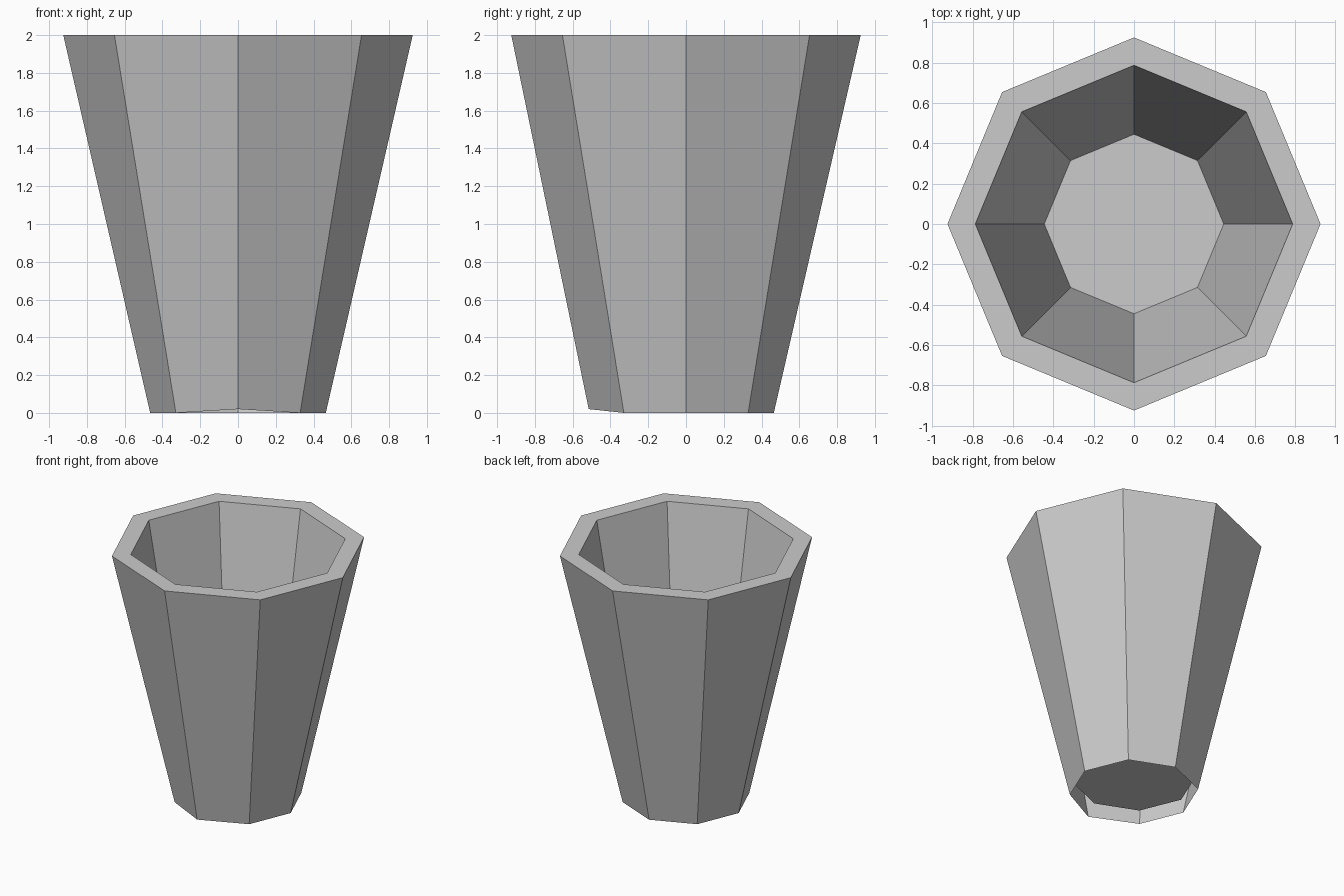
import bpy
import bmesh
from math import cos, sin, pi

cube = bpy.data.objects.get("Cube")
if cube:
    bpy.data.objects.remove(cube, do_unlink=True)

SIDES = 8

# Plain grey material
grey = bpy.data.materials.new("plain_grey")
grey.use_nodes = True
colour = (0.6, 0.6, 0.6, 1)
grey.diffuse_color = colour
grey.node_tree.nodes["Principled BSDF"].inputs["Base Color"].default_value = colour


def ring(bm, radius, z):
    """Octagon of vertices with corners on the x and y axes."""
    angles = [2 * pi * i / SIDES for i in range(SIDES)]
    return [bm.verts.new((radius * cos(a), radius * sin(a), z)) for a in angles]


def bridge(bm, a, b):
    """Band of quads from ring a to ring b."""
    for i in range(SIDES):
        j = (i + 1) % SIDES
        bm.faces.new((a[i], a[j], b[j], b[i]))


# Cup shell: outer foot, outer rim, inner rim, raised floor (open underneath)
bm = bmesh.new()
profile = [(0.465, 0), (0.925, 2), (0.787, 2), (0.445, 0.1)]
rings = [ring(bm, r, z) for r, z in profile]
for lower, upper in zip(rings, rings[1:]):
    bridge(bm, lower, upper)
bm.faces.new(rings[-1])

# Slightly lifted front corner of the foot
front = min(rings[0], key=lambda v: v.co.y)
front.co = (0, -0.515, 0.02)

mesh = bpy.data.meshes.new("cup")
bm.to_mesh(mesh)
bm.free()
mesh.materials.append(grey)
cup = bpy.data.objects.new("cup", mesh)
bpy.context.collection.objects.link(cup)
